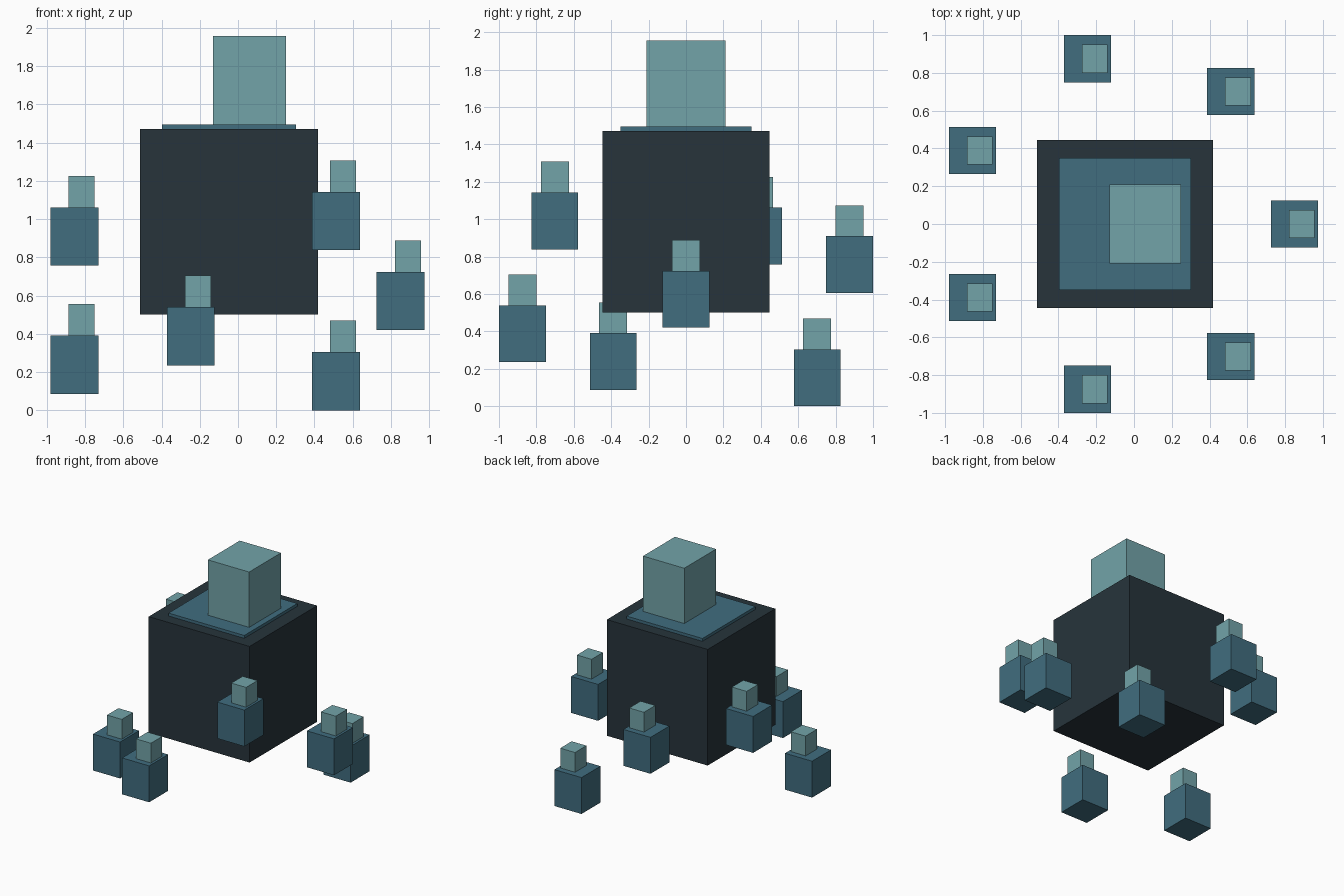
import bpy
from math import cos, sin, tau

if "Cube" in bpy.data.objects:
    bpy.data.objects.remove(bpy.data.objects["Cube"])


def material(name, rgb):
    m = bpy.data.materials.new(name)
    m.diffuse_color = (*rgb, 1)
    m.use_nodes = True
    m.node_tree.nodes["Principled BSDF"].inputs["Base Color"].default_value = m.diffuse_color
    return m


DARK = material("dark slate", (0.020, 0.034, 0.044))
BLUE = material("steel blue", (0.052, 0.153, 0.212))
PALE = material("pale teal", (0.170, 0.370, 0.397))


def box(name, x, y, z, size, mat):
    """Box centred on x, y with its base at z."""
    bpy.ops.mesh.primitive_cube_add(size=1, location=(x, y, z + size[2] / 2))
    ob = bpy.context.object
    ob.name = name
    ob.scale = size
    bpy.ops.object.transform_apply(location=False, rotation=False, scale=True)
    ob.data.materials.append(mat)


def stacked_unit(name, x, y, z, s=1.0):
    """Blue block with a smaller pale block on top, shifted towards +x."""
    box(name + "_body", x, y, z, (0.25 * s, 0.25 * s, 0.304 * s), BLUE)
    box(name + "_cap", x + 0.038 * s, y, z + 0.304 * s,
        (0.136 * s, 0.15 * s, 0.165 * s), PALE)


CX = -0.047  # ring centre
RADIUS = 0.897
SCALE = 2.8

# Large central block, with the large stacked unit sunk into its top
box("central_block", CX, 0, 0.5, (0.932, 0.892, 0.97), DARK)
stacked_unit("central_unit", CX, 0, 1.494 - 0.304 * SCALE, SCALE)

# Ring of seven small units floating at different heights
heights = [0.42, 0.0, 0.605, 0.757, 0.086, 0.235, 0.838]
for i, z in enumerate(heights):
    a = tau * i / len(heights)
    stacked_unit(f"ring_unit_{i + 1}", CX + RADIUS * cos(a), RADIUS * sin(a), z)
